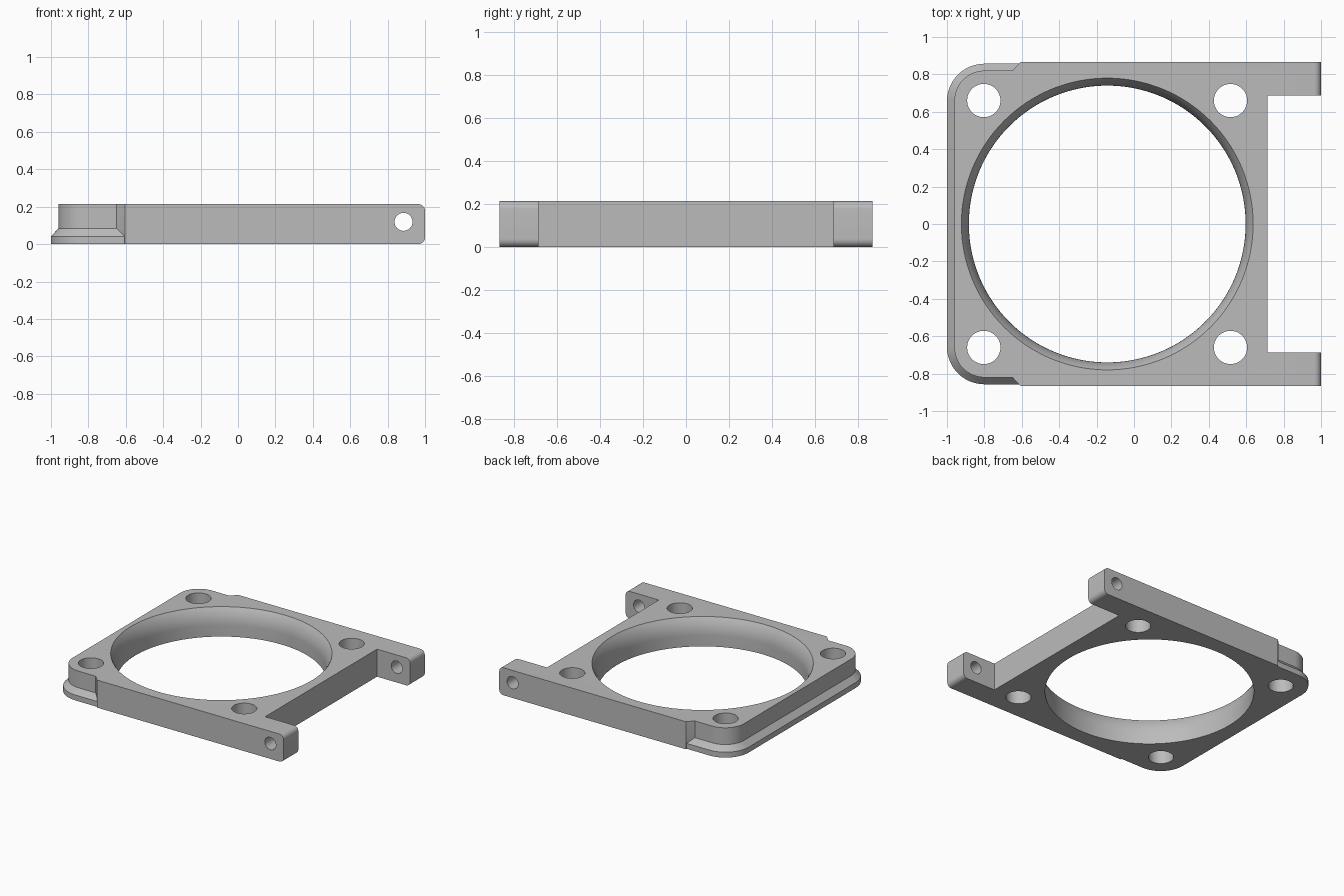
import bpy, bmesh
from math import sin, cos, pi, sqrt, radians

if "Cube" in bpy.data.objects:
    bpy.data.objects.remove(bpy.data.objects["Cube"], do_unlink=True)

H = 0.214          # plate thickness
HALF_Y = 0.867     # half width of the plate
BORE_X, BORE_R, BORE_TOP_R = -0.143, 0.74, 0.78

grey = bpy.data.materials.new("plain_grey")
grey.use_nodes = True
grey.diffuse_color = (0.5, 0.5, 0.5, 1)
grey.node_tree.nodes["Principled BSDF"].inputs["Base Color"].default_value = (0.5, 0.5, 0.5, 1)


def make_object(name, bm):
    bmesh.ops.recalc_face_normals(bm, faces=bm.faces)
    mesh = bpy.data.meshes.new(name)
    bm.to_mesh(mesh)
    bm.free()
    mesh.materials.append(grey)
    obj = bpy.data.objects.new(name, mesh)
    bpy.context.collection.objects.link(obj)
    return obj


def loft(layers):
    """Join closed rings of equal length and cap both ends."""
    bm = bmesh.new()
    rings = [[bm.verts.new(p) for p in layer] for layer in layers]
    n = len(rings[0])
    for low, high in zip(rings, rings[1:]):
        for i in range(n):
            j = (i + 1) % n
            bm.faces.new((low[i], low[j], high[j], high[i]))
    bm.faces.new(rings[0])
    bm.faces.new(rings[-1])
    return bm


def circle(x, y, r, z, n=96):
    return [(x + r * cos(2 * pi * i / n), y + r * sin(2 * pi * i / n), z) for i in range(n)]


def outline(z, step, left, side, r):
    """Plate outline: two arms on the right, rounded corners on the left."""
    half = [(0.715, 0.687), (1, 0.687), (1, HALF_Y), (-0.605, HALF_Y), (step, side)]
    for i in range(17):
        a = pi / 2 * (1 + i / 16)
        half.append((left + r + r * cos(a), side - r + r * sin(a)))
    return [(x, y, z) for x, y in half] + [(x, -y, z) for x, y in reversed(half)]


def cut(target, bm):
    """Subtract a solid from the target."""
    tool = make_object("cutter", bm)
    tool.hide_render = True
    mod = target.modifiers.new("cut", 'BOOLEAN')
    mod.operation, mod.solver, mod.object = 'DIFFERENCE', 'EXACT', tool
    bpy.context.view_layer.objects.active = target
    bpy.ops.object.modifier_apply(modifier=mod.name)
    bpy.data.objects.remove(tool, do_unlink=True)


# Plate with a sloped lip around its left end
foot = dict(step=-0.606, left=-1.0, side=0.857, r=0.2)
wall = dict(step=-0.65, left=-0.96, side=0.82, r=0.16)
bm = loft([outline(0, **foot), outline(0.042, **foot), outline(0.084, **wall), outline(H, **wall)])

# Rounded arm tips
tips = [e for e in bm.edges
        if all(v.co.x > 0.99 for v in e.verts)
        and abs(e.verts[0].co.z - e.verts[1].co.z) < 0.001
        and (e.verts[0].co.z < 0.001 or e.verts[0].co.z > H - 0.001)]
bmesh.ops.bevel(bm, geom=tips, offset=0.036, segments=6, profile=0.5, affect='EDGES')
plate = make_object("frame_plate", bm)

# Large bore with a curved lead-in at the top
depth, flare = 0.13, BORE_TOP_R - BORE_R
arc_r = (depth ** 2 + flare ** 2) / (2 * flare)
profile = [(BORE_R, -0.1)]
for i in range(9):
    d = depth * i / 8
    profile.append((BORE_R + arc_r - sqrt(arc_r ** 2 - d ** 2), H - depth + d))
profile.append((BORE_TOP_R, H + 0.1))
cut(plate, loft([circle(BORE_X, 0, r, z, 128) for r, z in profile]))

# Four corner holes
for x in (-0.803, 0.516):
    for y in (-0.66, 0.66):
        cut(plate, loft([circle(x, y, 0.089, z, 48) for z in (-0.1, H + 0.1)]))

# Cross holes through both arms
cut(plate, loft([[(x, y, z) for x, z, _ in circle(0.885, 0.119, 0.048, 0, 32)] for y in (-1, 1)]))

# Smooth curved walls, sharp edges
bpy.ops.object.select_all(action='DESELECT')
plate.select_set(True)
bpy.context.view_layer.objects.active = plate
bpy.ops.object.shade_smooth_by_angle(angle=radians(28))
